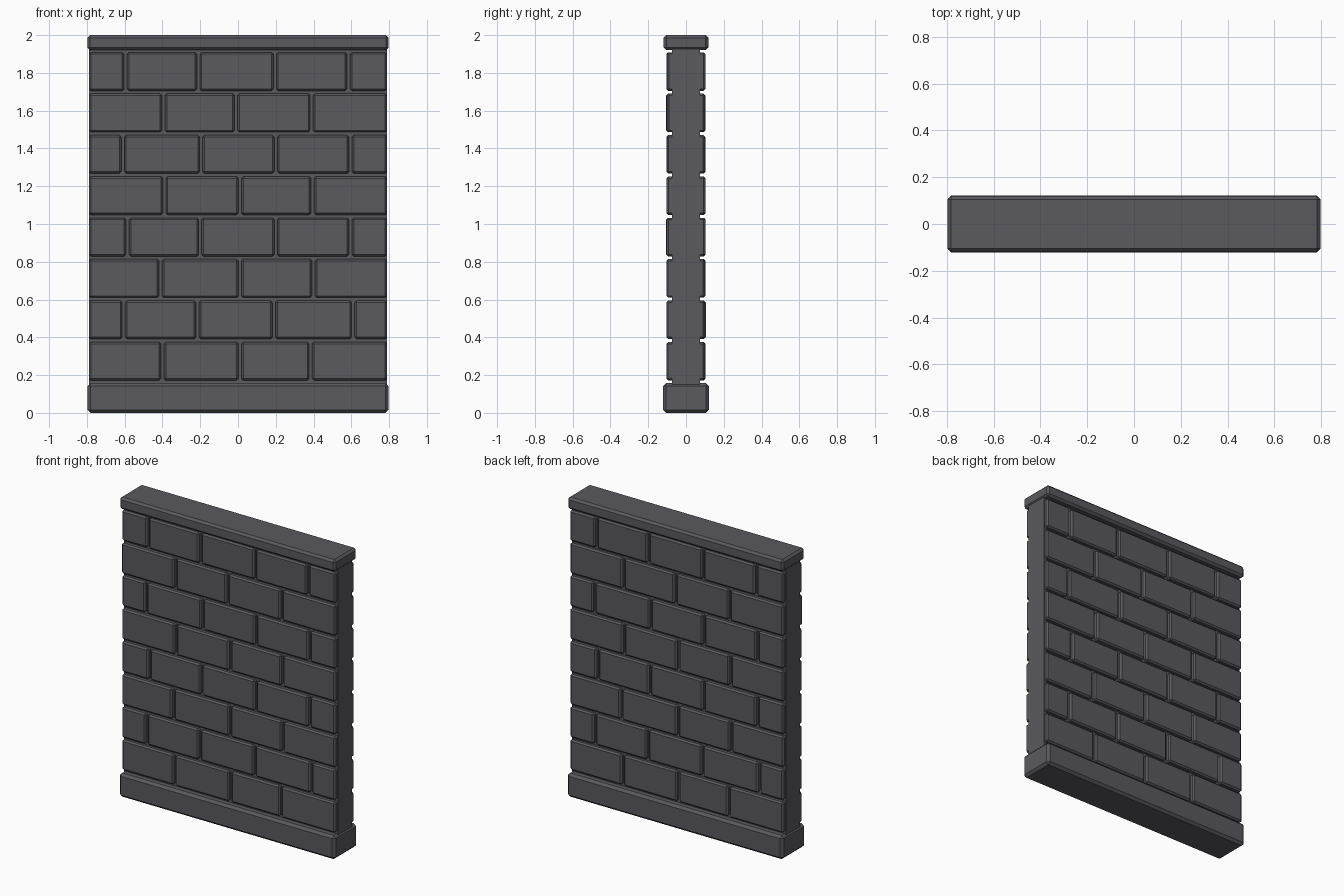
import bpy, random
from mathutils import Vector

if "Cube" in bpy.data.objects:
    bpy.data.objects.remove(bpy.data.objects["Cube"])

random.seed(4)

stone = bpy.data.materials.new("dark grey stone")
stone.diffuse_color = (0.10, 0.10, 0.115, 1)
stone.use_nodes = True
stone.node_tree.nodes["Principled BSDF"].inputs["Base Color"].default_value = stone.diffuse_color


def block(name, lo, hi, bevel=0.0):
    """Chamfered box between two corners."""
    lo, hi = Vector(lo), Vector(hi)
    bpy.ops.mesh.primitive_cube_add(size=1, location=(lo + hi) / 2)
    ob = bpy.context.object
    ob.name = name
    ob.scale = hi - lo
    bpy.ops.object.transform_apply(location=False, rotation=False, scale=True)
    ob.data.materials.append(stone)
    if bevel:
        mod = ob.modifiers.new("chamfer", "BEVEL")
        mod.width = bevel
        mod.segments = 1
    return ob


# Footing, mortar core and coping
block("footing", (-0.797, -0.122, 0), (0.797, 0.122, 0.158), 0.016)
block("mortar_core", (-0.79, -0.075, 0.15), (0.79, 0.075, 1.93))
block("coping", (-0.797, -0.118, 1.92), (0.797, 0.118, 2.0), 0.014)

# Vertical joint positions of each course, bottom to top
courses = [
    (-0.40, 0.01, 0.385),
    (-0.605, -0.215, 0.19, 0.61),
    (-0.41, 0.01, 0.40),
    (-0.585, -0.20, 0.20, 0.595),
    (-0.39, 0.01, 0.395),
    (-0.61, -0.195, 0.20, 0.595),
    (-0.395, -0.01, 0.39),
    (-0.595, -0.21, 0.195, 0.585),
]
END, GAP, START, PITCH, HEIGHT = 0.789, 0.008, 0.172, 0.219, 0.204

# Brick courses; the back face is the front turned half a circle
for row, joints in enumerate(courses):
    z = START + row * PITCH
    edges = [-END - GAP, *joints, END + GAP]
    for x0, x1 in zip(edges, edges[1:]):
        for side, label in ((-1, "front"), (1, "back")):
            face = side * (0.102 + random.uniform(-0.003, 0.003))
            xs = sorted((-side * (x0 + GAP), -side * (x1 - GAP)))
            ys = sorted((side * 0.05, face))
            block(f"{label}_brick", (xs[0], ys[0], z), (xs[1], ys[1], z + HEIGHT), 0.01)
